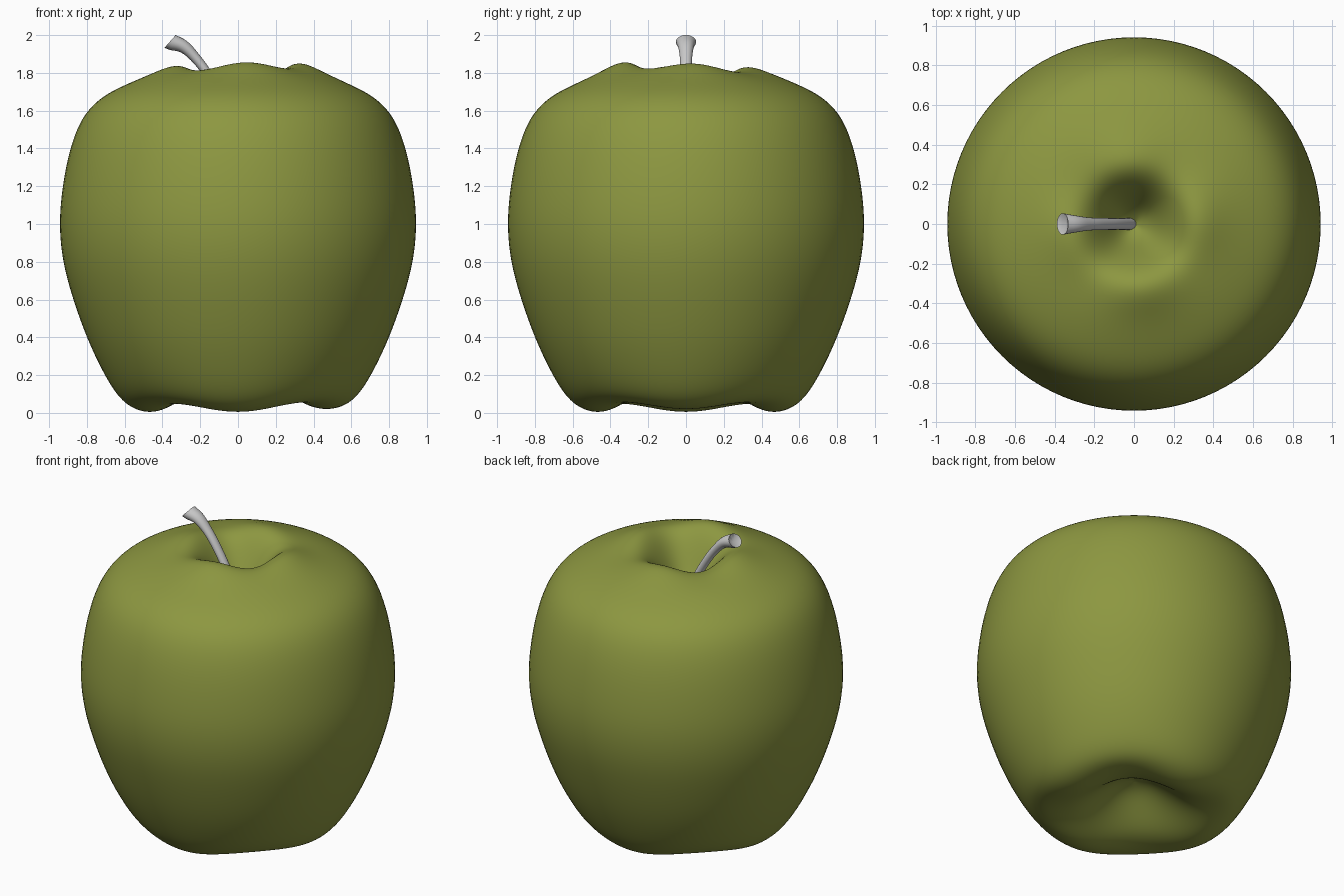
import bpy, bmesh, math
from mathutils import Vector

if "Cube" in bpy.data.objects:
    bpy.data.objects.remove(bpy.data.objects["Cube"])


def material(name, rgb):
    m = bpy.data.materials.new(name)
    m.diffuse_color = (*rgb, 1)
    m.use_nodes = True
    m.node_tree.nodes["Principled BSDF"].inputs["Base Color"].default_value = m.diffuse_color
    return m


def smooth_path(pts, n):
    """Catmull-Rom through a list of points."""
    v = [Vector(p) for p in pts]
    v = [2 * v[0] - v[1]] + v + [2 * v[-1] - v[-2]]
    out = []
    for i in range(1, len(v) - 2):
        a, b, c, d = v[i - 1:i + 3]
        for k in range(n):
            t = k / n
            out.append(0.5 * (2 * b + (c - a) * t + (2 * a - 5 * b + 4 * c - d) * t * t
                              + (3 * b - a - 3 * c + d) * t ** 3))
    out.append(v[-2])
    return out


def relax(pts, times):
    """Even out the curvature of a path, keeping its ends."""
    for _ in range(times):
        pts = [pts[0]] + [(a + 2 * b + c) / 4 for a, b, c in zip(pts, pts[1:], pts[2:])] + [pts[-1]]
    return pts


def loft(name, rings, start, end, mat):
    """Skin closed rings and close both ends to a centre point."""
    bm = bmesh.new()
    vr = [[bm.verts.new(p) for p in ring] for ring in rings]
    s, e = bm.verts.new(start), bm.verts.new(end)
    n = len(vr[0])
    for j in range(n):
        k = (j + 1) % n
        for a, b in zip(vr, vr[1:]):
            bm.faces.new((a[j], a[k], b[k], b[j]))
        bm.faces.new((s, vr[0][k], vr[0][j]))
        bm.faces.new((e, vr[-1][j], vr[-1][k]))
    bmesh.ops.recalc_face_normals(bm, faces=bm.faces)
    me = bpy.data.meshes.new(name)
    bm.to_mesh(me)
    bm.free()
    ob = bpy.data.objects.new(name, me)
    bpy.context.collection.objects.link(ob)
    me.materials.append(mat)
    bpy.ops.object.select_all(action='DESELECT')
    ob.select_set(True)
    bpy.context.view_layer.objects.active = ob
    bpy.ops.object.shade_smooth_by_angle(angle=math.radians(50))
    return ob


green = material("apple green", (0.265, 0.31, 0.052))
grey = material("stem grey", (0.58, 0.58, 0.58))

# Apple body: revolved profile (radius, z) with four soft lobes
profile = relax(smooth_path([
    (0.0, 0.25), (0.10, 0.225), (0.22, 0.14), (0.34, 0.055), (0.46, 0.023), (0.57, 0.045),
    (0.65, 0.115), (0.725, 0.24), (0.80, 0.40), (0.872, 0.60), (0.926, 0.80), (0.945, 1.0),
    (0.928, 1.2), (0.888, 1.4), (0.825, 1.56), (0.73, 1.665), (0.60, 1.735), (0.45, 1.795),
    (0.33, 1.832), (0.24, 1.795), (0.16, 1.69), (0.08, 1.56), (0.0, 1.5)], 6), 10)


def body_point(r, z, a):
    if z > 1.2:
        # top rim: lobes, slightly higher in front than behind
        w = math.exp(-((r - 0.31) / 0.16) ** 2)
        z += w * (0.017 * math.cos(4 * (a - 0.12)) - 0.012 * math.sin(a) + 0.008 * math.cos(a))
    elif z < 0.5:
        # bottom feet on the axes, grooves on the diagonals
        c = math.cos(4 * a)
        w = math.exp(-((r - 0.46) / 0.17) ** 2)
        f = (1 - max(z, 0) / 0.5) ** 2
        z -= w * (0.021 * c - 0.015 * max(0, math.cos(a)) ** 2)
        r *= 1 - 0.01 * (1 - c) * f
    return (r * math.cos(a), r * math.sin(a), max(z, 0))


N = 96
rings = [[body_point(p.x, p.y, 2 * math.pi * j / N) for j in range(N)] for p in profile[1:-1]]
loft("apple_body", rings, (0, 0, 0.25), (0, 0, 1.5), green)

# Stem: bent tube (x, z, radius) flaring to a hollowed end
path = smooth_path([
    (0.0, 1.47, 0.03), (-0.08, 1.655, 0.029), (-0.165, 1.80, 0.03),
    (-0.23, 1.885, 0.033), (-0.29, 1.94, 0.042), (-0.36, 1.966, 0.054)], 5)
rings = []
for i, p in enumerate(path):
    t = path[min(i + 1, len(path) - 1)] - path[max(i - 1, 0)]
    d = Vector((t.x, 0, t.y)).normalized()
    if i == len(path) - 1:
        d = Vector((-0.75, 0, 0.66))
    side = Vector((0, 1, 0))
    up = side.cross(d)
    c = Vector((p.x, 0, p.y))
    rings.append([c + p.z * (math.cos(q) * side + 0.82 * math.sin(q) * up)
                  for q in (2 * math.pi * j / 20 for j in range(20))])
loft("stem", rings, (0, 0, 1.46), (-0.343, 0, 1.953), grey)
